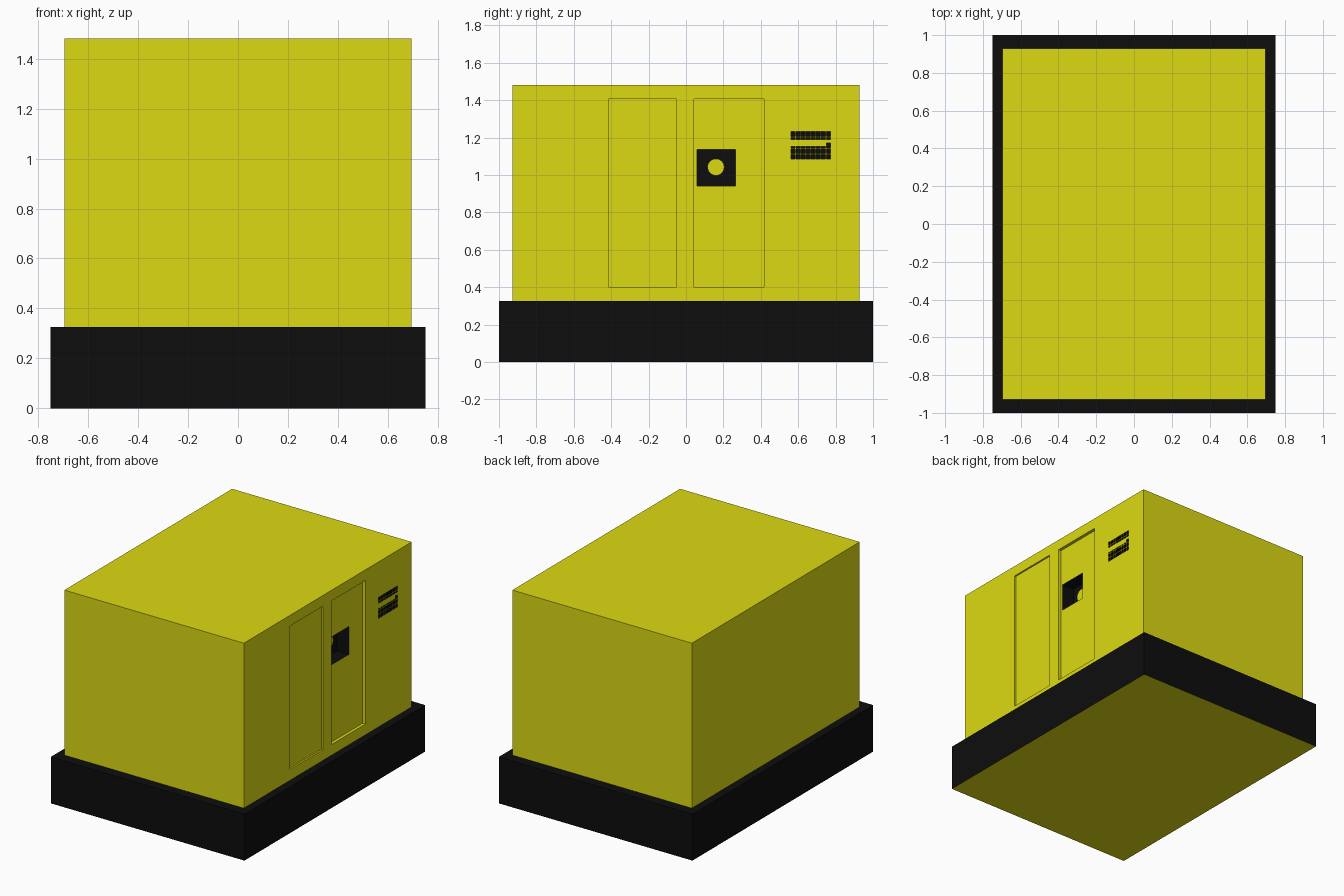
import bpy, bmesh
from mathutils import Matrix

if "Cube" in bpy.data.objects:
    bpy.data.objects.remove(bpy.data.objects["Cube"])


def material(name, color):
    m = bpy.data.materials.new(name)
    m.diffuse_color = color
    m.use_nodes = True
    m.node_tree.nodes["Principled BSDF"].inputs["Base Color"].default_value = m.diffuse_color
    return m


YELLOW = material("yellow_paint", (0.72, 0.70, 0.006, 1))
BLACK = material("black_paint", (0.004, 0.004, 0.004, 1))


def boxes(name, bounds, mat_index):
    """One object from (x0, x1, y0, y1, z0, z1) boxes; slots are yellow, black."""
    bm = bmesh.new()
    for x0, x1, y0, y1, z0, z1 in bounds:
        mat = Matrix.Translation(((x0 + x1) / 2, (y0 + y1) / 2, (z0 + z1) / 2))
        mat = mat @ Matrix.Diagonal((x1 - x0, y1 - y0, z1 - z0, 1))
        bmesh.ops.create_cube(bm, size=1, matrix=mat)
    for f in bm.faces:
        f.material_index = mat_index
    me = bpy.data.meshes.new(name)
    bm.to_mesh(me)
    bm.free()
    me.materials.append(YELLOW)
    me.materials.append(BLACK)
    ob = bpy.data.objects.new(name, me)
    bpy.context.collection.objects.link(ob)
    return ob


def carve(target, cutter):
    cutter.hide_render = True
    mod = target.modifiers.new("carve", 'BOOLEAN')
    mod.operation = 'DIFFERENCE'
    mod.solver = 'EXACT'
    mod.object = cutter
    bpy.context.view_layer.objects.active = target
    bpy.ops.object.modifier_apply(modifier=mod.name)
    bpy.data.objects.remove(cutter)


# Black plinth with a yellow underside
plinth = boxes("plinth", [(-0.75, 0.75, -1, 1, 0, 0.325)], 1)
for p in plinth.data.polygons:
    if p.normal.z < -0.5:
        p.material_index = 0

# Yellow housing
SIDE = 0.695
body = boxes("housing", [(-SIDE, SIDE, -0.928, 0.928, 0.325, 1.48)], 0)

# Two recessed door panels on the right side
carve(body, boxes("door_cutter", [
    (SIDE - 0.012, 1, -0.415, -0.052, 0.40, 1.405),
    (SIDE - 0.022, 1, 0.043, 0.417, 0.40, 1.405)], 0))

# Deep black control pocket in the second door
POCKET = SIDE - 0.115
carve(body, boxes("pocket_cutter", [(POCKET, 1, 0.06, 0.265, 0.94, 1.135)], 1))

# Vent grid of small black openings, middle rows partly closed
vents = []
for row in range(5):
    for col in range(8):
        y, z = 0.5725 + col * 0.027, 1.219 - row * 0.0305
        z0, z1 = z - 0.0125, z + 0.0125
        if row == 1:
            z0 = z1 - 0.011
        elif row == 2 and col < 7:
            z1 = z0 + 0.006
        vents.append((SIDE - 0.012, 1, y - 0.0115, y + 0.0115, z0, z1))
carve(body, boxes("vent_cutter", vents, 1))

# Round button at the back of the pocket
bpy.ops.mesh.primitive_cylinder_add(
    vertices=32, radius=0.045, depth=0.016,
    location=(POCKET + 0.007, 0.16, 1.042), rotation=(0, 1.570796, 0))
button = bpy.context.object
button.name = "pocket_button"
button.data.materials.append(YELLOW)
bpy.ops.object.shade_smooth_by_angle()
